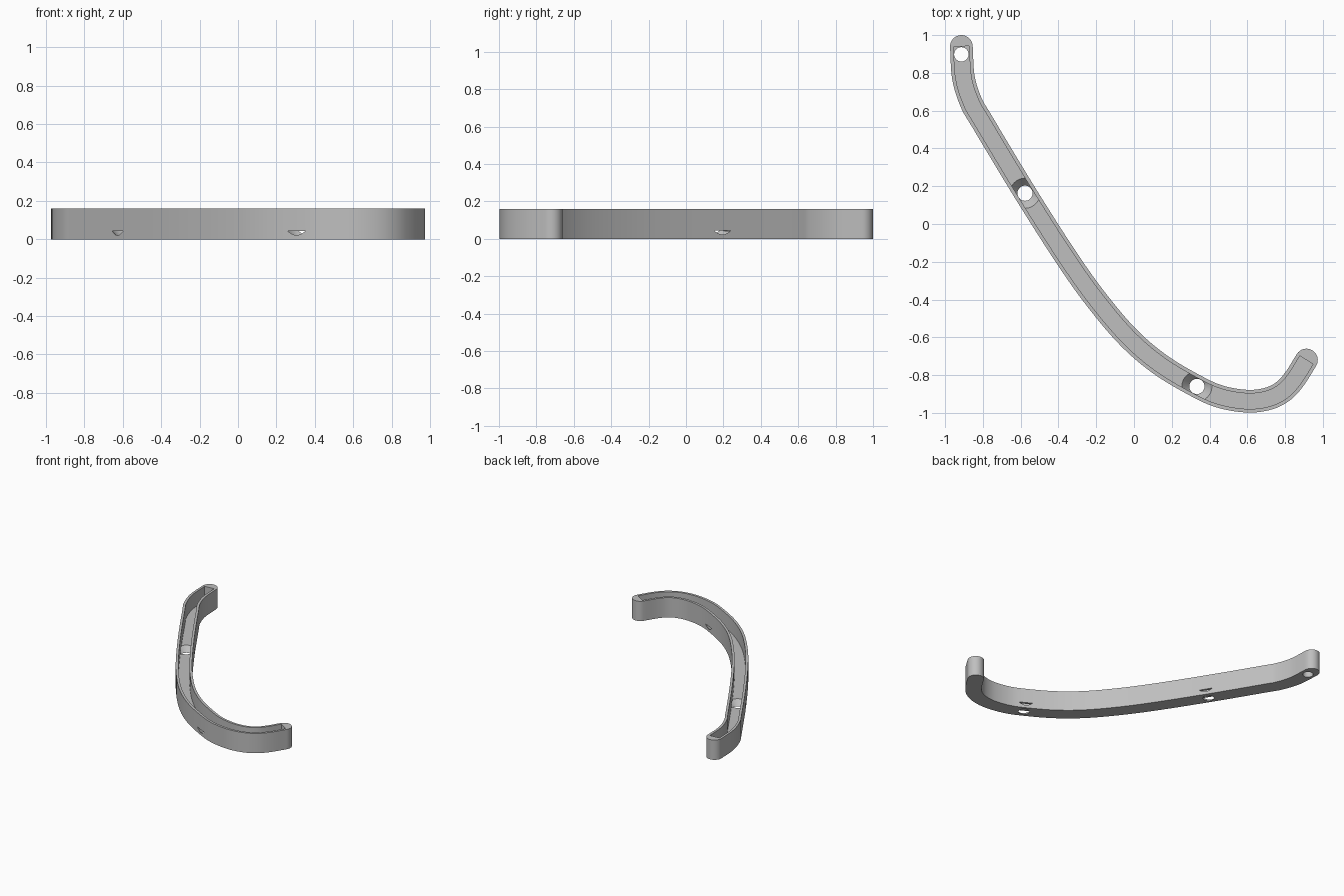
import bpy, bmesh, math
from mathutils import Vector

cube = bpy.data.objects.get("Cube")
if cube:
    bpy.data.objects.remove(cube, do_unlink=True)

HEIGHT, FLOOR = 0.16, 0.043
HALF_WIDTH, HALF_CAVITY = 0.06, 0.041

# Centre line of the bracket, seen from above
PATH = [Vector(p) for p in (
    (-0.914, 0.94), (-0.903, 0.775), (-0.862, 0.643), (-0.8, 0.535),
    (-0.577, 0.165), (-0.36, -0.175), (-0.2, -0.40), (-0.03, -0.6),
    (0.14, -0.745), (0.333, -0.86), (0.46, -0.915), (0.6, -0.938),
    (0.71, -0.925), (0.79, -0.885), (0.85, -0.82), (0.913, -0.72))]

grey = bpy.data.materials.new("satin grey")
grey.use_nodes = True
grey.diffuse_color = (0.52, 0.52, 0.52, 1)
grey.node_tree.nodes["Principled BSDF"].inputs["Base Color"].default_value = (0.52, 0.52, 0.52, 1)


def smooth_path(pts, steps=8):
    """Smooth curve through the points."""
    p = [2 * pts[0] - pts[1]] + pts + [2 * pts[-1] - pts[-2]]
    out = []
    for a, b, c, d in zip(p, p[1:], p[2:], p[3:]):
        for i in range(steps):
            t = i / steps
            out.append(0.5 * (2 * b + (c - a) * t + (2 * a - 5 * b + 4 * c - d) * t**2
                              + (3 * b - a - 3 * c + d) * t**3))
    return out + [pts[-1]]


def cap(centre, side, turn=16):
    """Half circle from the given side vector, clockwise."""
    ahead = Vector((side.y, -side.x))
    return [centre + side * math.cos(math.pi * i / turn) + ahead * math.sin(math.pi * i / turn)
            for i in range(1, turn)]


def ribbon(name, line, half, z0, z1, rounded):
    """Strip of constant width along the line, raised from z0 to z1."""
    left, right = [], []
    for i, p in enumerate(line):
        t = (line[min(i + 1, len(line) - 1)] - line[max(i - 1, 0)]).normalized()
        n = Vector((-t.y, t.x)) * half
        left.append(p + n)
        right.append(p - n)
    outline = list(left)
    if rounded:
        outline += cap(line[-1], left[-1] - line[-1])
    outline += right[::-1]
    if rounded:
        outline += cap(line[0], right[0] - line[0])
    bm = bmesh.new()
    face = bm.faces.new([bm.verts.new((p.x, p.y, z0)) for p in outline])
    top = bmesh.ops.extrude_face_region(bm, geom=[face])["geom"]
    bmesh.ops.translate(bm, vec=(0, 0, z1 - z0),
                        verts=[g for g in top if isinstance(g, bmesh.types.BMVert)])
    bmesh.ops.recalc_face_normals(bm, faces=bm.faces)
    mesh = bpy.data.meshes.new(name)
    bm.to_mesh(mesh)
    bm.free()
    ob = bpy.data.objects.new(name, mesh)
    bpy.context.collection.objects.link(ob)
    mesh.materials.append(grey)
    return ob


def cone(name, xy, r0, r1, z0, z1):
    bpy.ops.mesh.primitive_cone_add(vertices=48, radius1=r0, radius2=r1, depth=z1 - z0,
                                    location=(xy[0], xy[1], (z0 + z1) / 2))
    ob = bpy.context.object
    ob.name = name
    ob.data.materials.append(grey)
    return ob


def cut(target, cutter):
    mod = target.modifiers.new("cut", 'BOOLEAN')
    mod.operation, mod.solver, mod.object = 'DIFFERENCE', 'EXACT', cutter
    bpy.context.view_layer.objects.active = target
    bpy.ops.object.modifier_apply(modifier=mod.name)
    bpy.data.objects.remove(cutter, do_unlink=True)


# Curved body with rounded ends, hollowed from above
line = smooth_path(PATH)
body = ribbon("channel_bracket", line, HALF_WIDTH, 0, HEIGHT, True)
cut(body, ribbon("cavity_cutter", line, HALF_CAVITY, FLOOR, HEIGHT + 0.1, False))

# Countersunk holes that break through the side walls
for spot in ((-0.577, 0.163), (0.333, -0.86)):
    cut(body, cone("countersink_cutter", spot, 0.031, 0.08, -0.01, FLOOR + 0.0005))

# Plain hole near the back end
cut(body, cone("hole_cutter", (-0.914, 0.898), 0.038, 0.038, -0.05, FLOOR + 0.02))

bpy.ops.object.select_all(action='DESELECT')
body.select_set(True)
bpy.context.view_layer.objects.active = body
bpy.ops.object.shade_smooth_by_angle(angle=math.radians(30))
